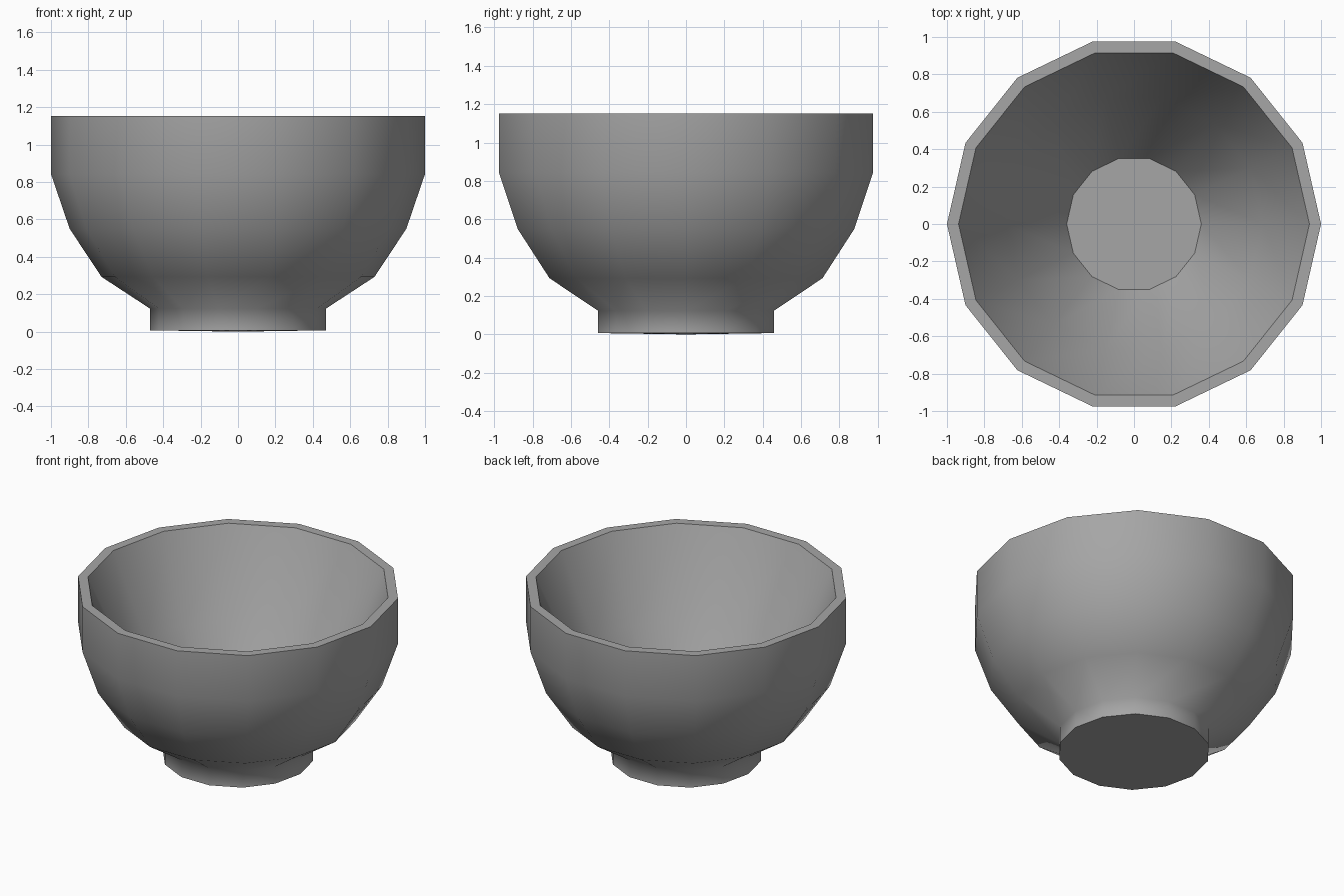
import bpy
import bmesh
import math

cube = bpy.data.objects.get("Cube")
if cube:
    bpy.data.objects.remove(cube, do_unlink=True)

SIDES = 14

# One plain clay colour
grey = bpy.data.materials.new("clay grey")
grey.use_nodes = True
colour = (0.38, 0.38, 0.38, 1)
grey.diffuse_color = colour
grey.node_tree.nodes["Principled BSDF"].inputs["Base Color"].default_value = colour

# Cross-section as (radius, height, crisp ring): foot, outer wall, rim, inner wall, floor
profile = [
    (0.47, 0.007, True), (0.47, 0.123, False), (0.73, 0.293, False),
    (0.9, 0.55, False), (1.0, 0.843, False), (1.0, 1.152, True),
    (0.938, 1.152, True), (0.69, 0.61, False), (0.36, 0.13, True),
]

# Sweep the section round the z axis
bm = bmesh.new()
rings = []
for radius, height, crisp in profile:
    angles = [2 * math.pi * i / SIDES for i in range(SIDES)]
    rings.append([bm.verts.new((radius * math.cos(a), radius * math.sin(a), height))
                  for a in angles])
for low, high in zip(rings, rings[1:]):
    for i in range(SIDES):
        j = (i + 1) % SIDES
        bm.faces.new((low[i], low[j], high[j], high[i]))

# Flat floor inside, very shallow domed base below
bm.faces.new(rings[-1])
centre = bm.verts.new((0, 0, 0))
for i in range(SIDES):
    bm.faces.new((rings[0][(i + 1) % SIDES], rings[0][i], centre))

# Smooth walls with crisp edges at the base, rim and floor
for face in bm.faces:
    face.smooth = True
for ring, (radius, height, crisp) in zip(rings, profile):
    if crisp:
        for i in range(SIDES):
            bm.edges.get((ring[i], ring[(i + 1) % SIDES])).smooth = False
bmesh.ops.recalc_face_normals(bm, faces=bm.faces)

mesh = bpy.data.meshes.new("bowl")
bm.to_mesh(mesh)
bm.free()
mesh.materials.append(grey)
bpy.context.collection.objects.link(bpy.data.objects.new("bowl", mesh))
